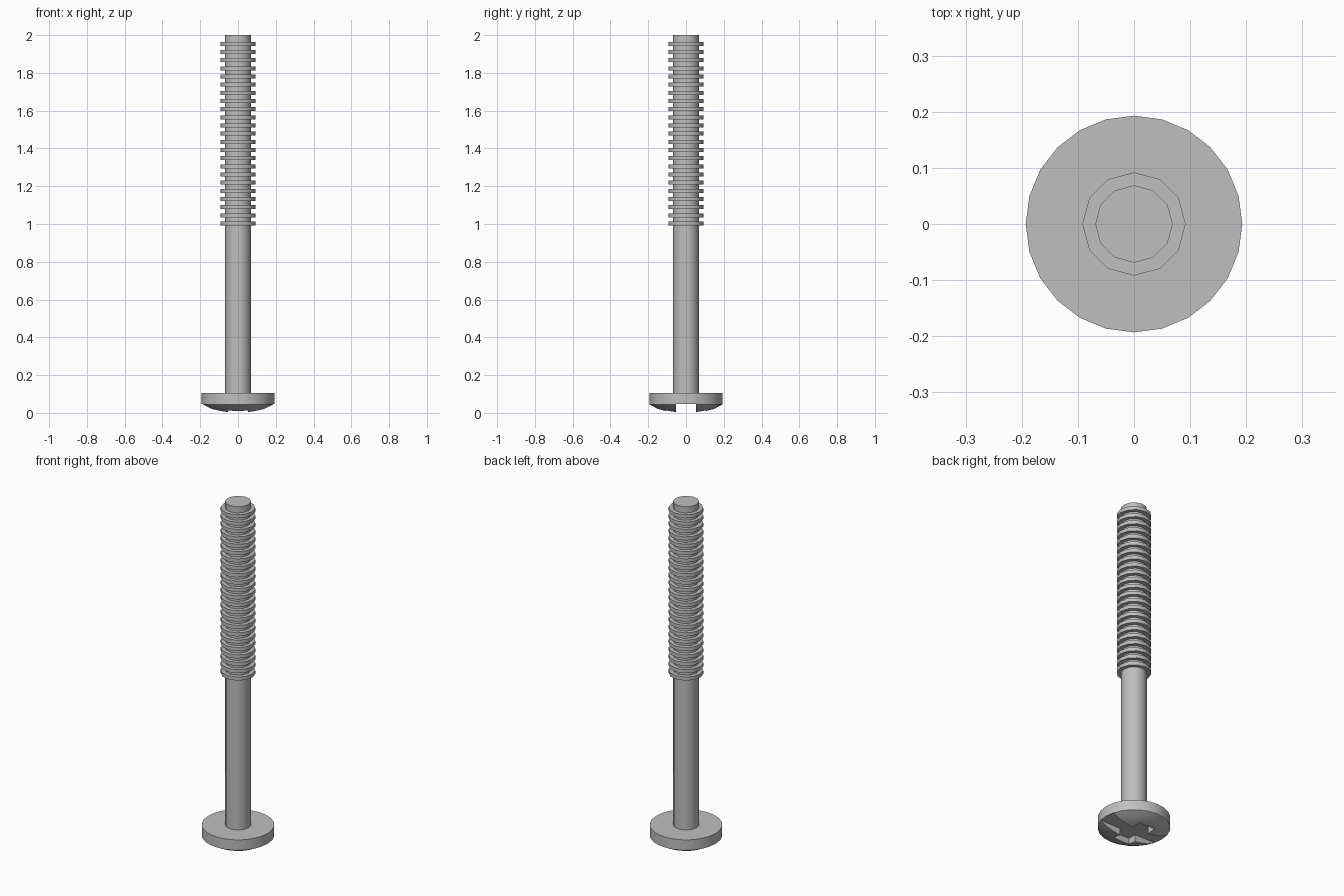
import bpy, bmesh, math

cube = bpy.data.objects.get("Cube")
if cube:
    bpy.data.objects.remove(cube, do_unlink=True)

steel = bpy.data.materials.new("grey steel")
steel.use_nodes = True
colour = (0.52, 0.52, 0.52, 1)
steel.diffuse_color = colour
steel.node_tree.nodes["Principled BSDF"].inputs["Base Color"].default_value = colour


def lathe(name, profile, sides):
    """Closed solid turned about z from (radius, height) points, bottom to top."""
    bm = bmesh.new()
    rings = []
    for r, z in profile:
        angles = [math.tau * i / sides for i in range(sides)]
        rings.append([bm.verts.new((r * math.cos(a), r * math.sin(a), z)) for a in angles])
    for low, high in zip(rings, rings[1:]):
        for i in range(sides):
            j = (i + 1) % sides
            bm.faces.new((low[i], low[j], high[j], high[i]))
    bm.faces.new(rings[0][::-1])
    bm.faces.new(rings[-1])
    return finish(name, bm)


def finish(name, bm):
    mesh = bpy.data.meshes.new(name)
    bm.to_mesh(mesh)
    bm.free()
    mesh.materials.append(steel)
    ob = bpy.data.objects.new(name, mesh)
    bpy.context.collection.objects.link(ob)
    return ob


def slot_cutter(name, length, width, floor):
    bm = bmesh.new()
    bmesh.ops.create_cube(bm, size=1)
    for v in bm.verts:
        v.co.x *= length
        v.co.y *= width
        v.co.z = floor if v.co.z > 0 else -0.1
    ob = finish(name, bm)
    ob.hide_render = True
    ob.hide_viewport = True
    return ob


# Domed head resting on its crown
head = lathe("head", [(0.05, 0), (0.10, 0.009), (0.147, 0.02),
                      (0.193, 0.045), (0.193, 0.106)], 24)

# Cross recess: one slot runs right through, the other is shorter
long_slot = slot_cutter("long_slot_cutter", 0.6, 0.106, 0.046)
short_slot = slot_cutter("short_slot_cutter", 0.106, 0.21, 0.0461)
for cutter in (long_slot, short_slot):
    cut = head.modifiers.new(cutter.name, "BOOLEAN")
    cut.operation = "DIFFERENCE"
    cut.solver = "EXACT"
    cut.object = cutter

# Apply the cuts and drop the cutters
bpy.context.view_layer.update()
graph = bpy.context.evaluated_depsgraph_get()
cut_mesh = bpy.data.meshes.new_from_object(head.evaluated_get(graph))
head.modifiers.clear()
head.data = cut_mesh
for cutter in (long_slot, short_slot):
    bpy.data.objects.remove(cutter, do_unlink=True)

# Shank
shank = lathe("shank", [(0.069, 0.10), (0.069, 2.0)], 12)

# Thread: evenly stacked collars on the upper half
parts = [head, shank]
count = 23
for i in range(count):
    z = 0.992 + i * (1.943 - 0.992) / (count - 1)
    parts.append(lathe(f"thread_{i + 1}", [(0.092, z), (0.092, z + 0.021)], 12))

# Smooth round walls, crisp rims
bpy.ops.object.select_all(action="DESELECT")
for ob in parts:
    ob.select_set(True)
bpy.context.view_layer.objects.active = head
bpy.ops.object.shade_smooth_by_angle(angle=math.radians(35))
